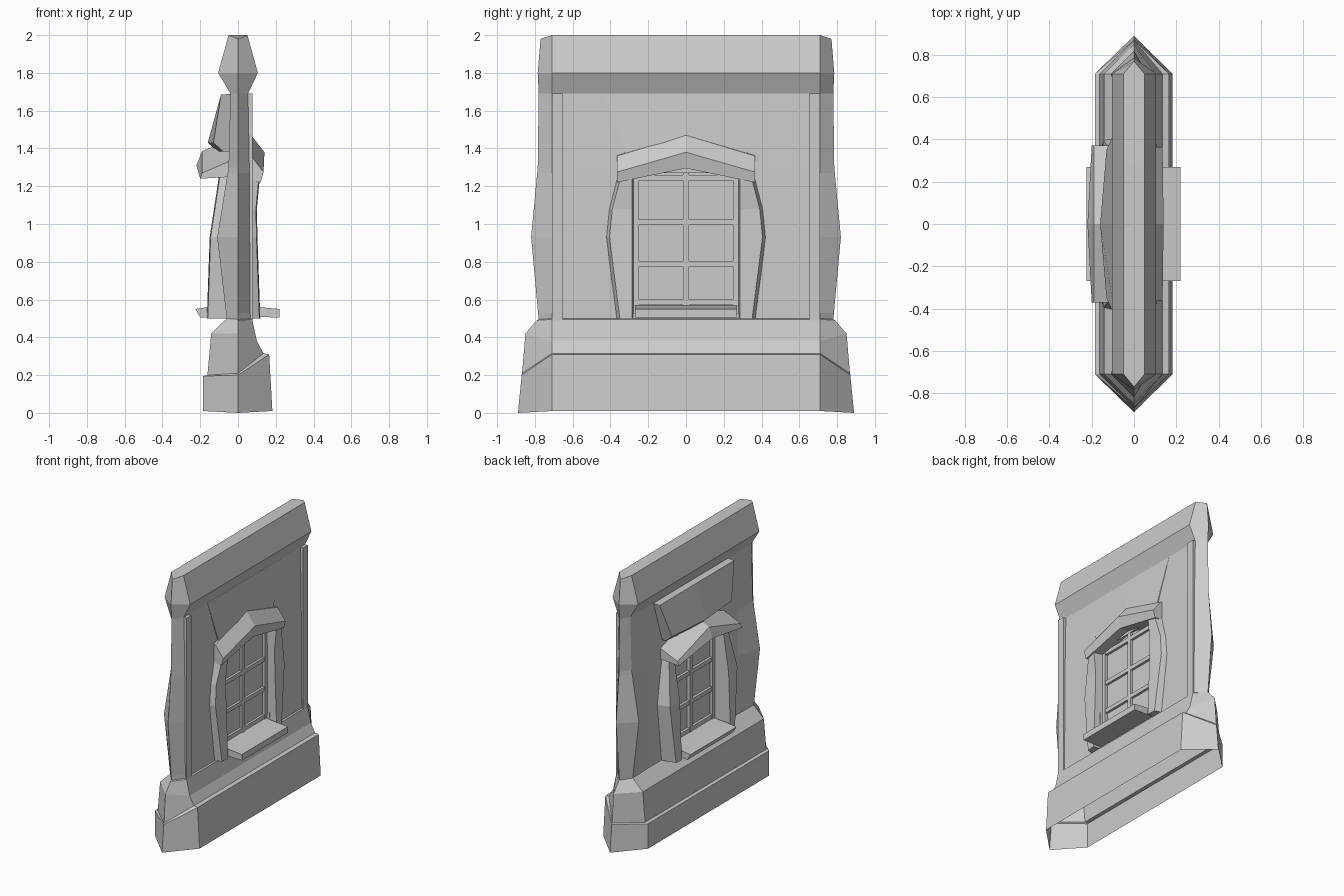
import bpy, bmesh

if "Cube" in bpy.data.objects:
    bpy.data.objects.remove(bpy.data.objects["Cube"])

grey = bpy.data.materials.new("plain_grey")
grey.diffuse_color = (0.6, 0.6, 0.6, 1)
grey.use_nodes = True
grey.node_tree.nodes["Principled BSDF"].inputs["Base Color"].default_value = grey.diffuse_color


def loft(name, rings, bottom=True):
    """Skin a list of equal-length point rings; the first cap is optional."""
    bm = bmesh.new()
    vr = [[bm.verts.new(p) for p in r] for r in rings]
    n = len(vr[0])
    for a, b in zip(vr, vr[1:]):
        for i in range(n):
            j = (i + 1) % n
            bm.faces.new((a[i], a[j], b[j], b[i]))
    caps = [bm.faces.new(vr[-1]), bm.faces.new(vr[0])]
    bmesh.ops.recalc_face_normals(bm, faces=bm.faces)
    if not bottom:
        bmesh.ops.delete(bm, geom=caps[1:], context="FACES_ONLY")
    me = bpy.data.meshes.new(name)
    bm.to_mesh(me)
    bm.free()
    me.materials.append(grey)
    ob = bpy.data.objects.new(name, me)
    bpy.context.collection.objects.link(ob)
    return ob


def box(name, x0, x1, y0, y1, z0, z1):
    return loft(name, [[(x0, y0, z), (x1, y0, z), (x1, y1, z), (x0, y1, z)]
                       for z in (z0, z1)])


def wall_ring(zl, xl, zt, yt, zr, xr, xi=None):
    """Long hexagon: back face (l), pointed ends (t), front face (r)."""
    xi = xl if xi is None else xi
    f = 0.71
    return [(xl, -f, zl), (xi, -0.53, zl), (xi, 0.53, zl), (xl, f, zl),
            (0, yt, zt), (xr, f, zr), (xr, -f, zr), (0, -yt, zt)]


# Plinth, wall with bulging ends and coping: one hollow shell, open below
wall = loft("wall", [wall_ring(*r) for r in (
    (0.01, -.185, 0, .89, 0.01, .182),
    (.195, -.185, .2, .87, .31, .165),
    (.2, -.162, .21, .868, .315, .135),
    (.42, -.142, .42, .85, .38, .1),
    (.495, -.065, .49, .79, .495, .075),
    (.5, -.06, .495, .78, .5, .065, -.055),
    (.93, -.11, .93, .82, .93, .062, -.055),
    (1.3, -.05, 1.3, .785, 1.3, .06, -.05),
    (1.69, -.04, 1.69, .78, 1.69, .053, -.04),
    (1.8, -.105, 1.8, .785, 1.8, .105),
    (2, -.05, 1.98, .77, 2, .05))], bottom=False)

# Window opening cut through both faces of the shell
bm = bmesh.new()
bm.from_mesh(wall.data)
for co, no in (((0, -.28, 0), (0, 1, 0)), ((0, .28, 0), (0, 1, 0)),
               ((0, 0, .53), (0, 0, 1)), ((0, 0, 1.27), (0, 0, 1))):
    bmesh.ops.bisect_plane(bm, geom=bm.verts[:] + bm.edges[:] + bm.faces[:],
                           plane_co=co, plane_no=no)
hole = [f for f in bm.faces if abs(f.calc_center_median().y) < .28
        and .53 < f.calc_center_median().z < 1.27]
bmesh.ops.delete(bm, geom=hole, context="FACES")
bm.to_mesh(wall.data)
bm.free()

# Pane and glazing bars
box("window_pane", -.02, .025, -.29, .29, .52, 1.3)
for i, y in enumerate((-.265, 0, .265)):
    box(f"upright_bar_{i}", -.042, .045, y - .015, y + .015, .53, 1.29)
for i, z in enumerate((.585, .79, 1.01, 1.245)):
    box(f"cross_bar_{i}", -.04, .043, -.28, .28, z - .015, z + .015)

# Side posts of the window: z, outer y, face x on each side
for s, side in ((-1, "left"), (1, "right")):
    loft("front_post_" + side, [
        [(.01, s * .275, z), (x, s * .285, z), (x - .005, s * (yo - .025), z),
         (.04, s * yo, z)]
        for z, yo, x in ((.5, .375, .118), (.93, .43, .103),
                         (1.08, .415, .1), (1.27, .365, .118))])
    loft("back_post_" + side, [
        [(-.01, s * .275, z), (x, s * .285, z), (x + .005, s * (yo - .025), z),
         (-.03, s * yo, z)]
        for z, yo, x in ((.5, .37, -.165), (.93, .42, -.15), (1.26, .36, -.1))])
    # Thin vertical strip on the front face
    box("wall_strip_" + side, .04, .076, s * .655, s * .71, .49, 1.69)


def hood(name, end, peak, w):
    loft(name, [[(x, y, z) for x, z in sec]
                for y, sec in ((-w, end), (0, peak), (w, end))])


# Gabled hoods over the window
hood("front_hood",
     ((.03, 1.37), (.07, 1.36), (.135, 1.275), (.12, 1.22), (.03, 1.23)),
     ((.03, 1.48), (.07, 1.47), (.14, 1.38), (.125, 1.295), (.03, 1.295)), .365)
hood("back_hood",
     ((-.03, 1.34), (-.05, 1.33), (-.19, 1.27), (-.2, 1.24), (-.03, 1.25)),
     ((-.03, 1.45), (-.06, 1.44), (-.19, 1.385), (-.22, 1.31), (-.03, 1.3)), .37)

# Sloping slabs above the hoods
loft("back_slab", [
    [(-.02, y * 1.25, 1.69), (-.09, y * 1.25, 1.685), (x, y, 1.43),
     (x + .05, y, 1.385), (-.02, y, 1.385)]
    for y, x in ((-.35, -.13), (0, -.16), (.35, -.13))])
loft("front_slab", [
    [(.03, y * 1.4, 1.69), (.054, y * 1.4, 1.69), (x, y, 1.34), (.03, y, 1.32)]
    for y, x in ((-.31, .066), (0, .08), (.31, .066))])

# Sills
loft("front_sill", [[(.02, y, .57), (.11, y, .56), (.22, y, .55), (.22, y, .505),
                     (.02, y, .51)] for y in (-.27, .27)])
loft("back_sill", [[(-.02, y, .57), (-.16, y, .56), (-.225, y, .55),
                    (-.2, y, .505), (-.02, y, .51)] for y in (-.27, .27)])
